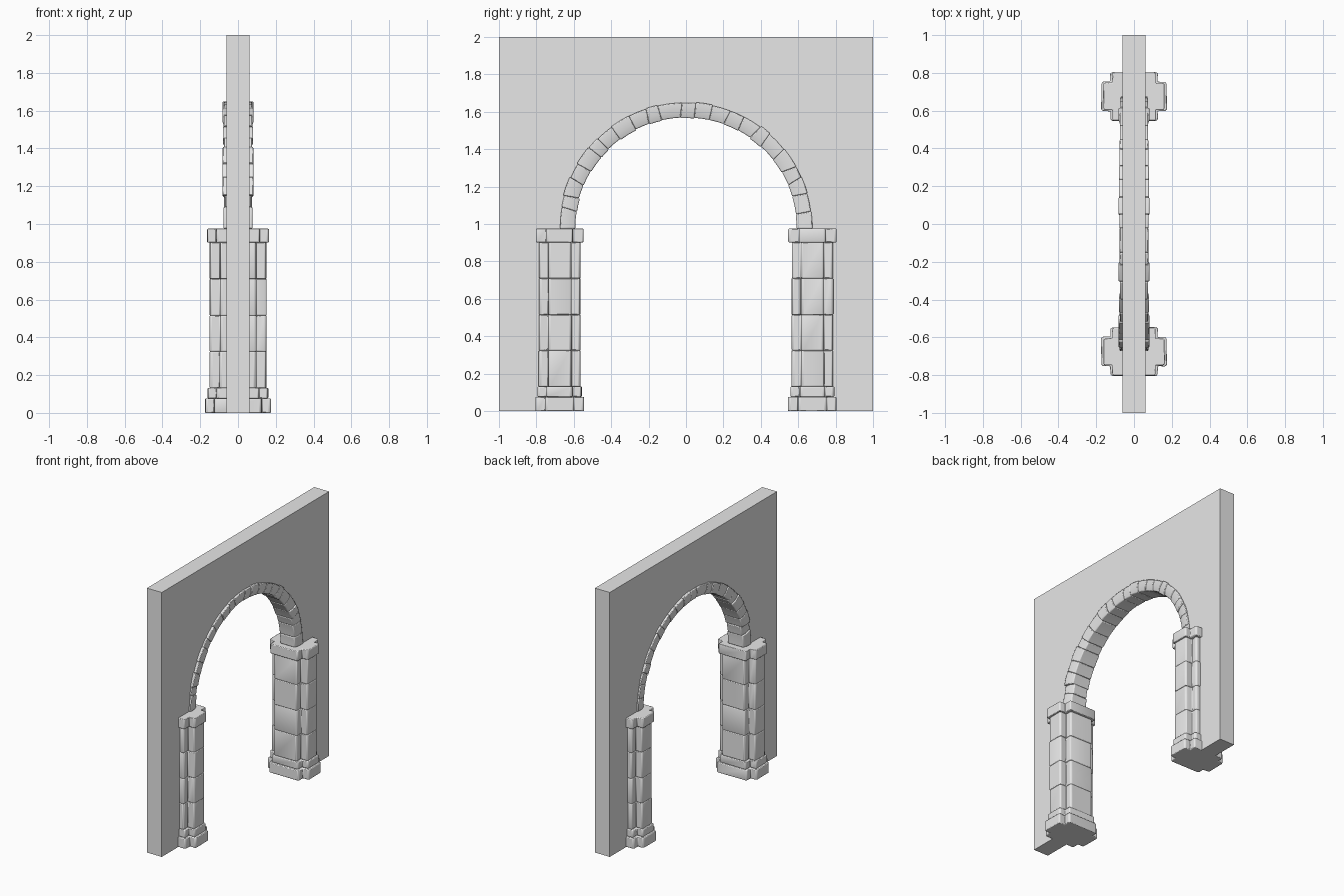
import bpy, bmesh, math, random
from mathutils import Vector

random.seed(4)
cube = bpy.data.objects.get("Cube")
if cube:
    bpy.data.objects.remove(cube)

stone = bpy.data.materials.new("pale grey stone")
stone.use_nodes = True
GREY = (0.8, 0.8, 0.8, 1)
stone.diffuse_color = GREY
stone.node_tree.nodes["Principled BSDF"].inputs["Base Color"].default_value = GREY

SPRING = 0.975      # height where the arch starts
PIER_Y = 0.675      # pier centre
INNER, OUTER = 0.592, 0.677


def prism(bm, ring, offset):
    """Closed solid from a planar ring of points swept by a vector or list of offsets."""
    a = [bm.verts.new(p) for p in ring]
    shift = offset if isinstance(offset, list) else [Vector(p) + offset for p in ring]
    b = [bm.verts.new(p) for p in shift]
    bm.faces.new(a[::-1])
    bm.faces.new(b)
    for i in range(len(a)):
        j = (i + 1) % len(a)
        bm.faces.new((a[i], a[j], b[j], b[i]))


def finish(bm, name, bevel=0.0):
    bmesh.ops.recalc_face_normals(bm, faces=bm.faces)
    mesh = bpy.data.meshes.new(name)
    bm.to_mesh(mesh)
    bm.free()
    mesh.materials.append(stone)
    obj = bpy.data.objects.new(name, mesh)
    bpy.context.collection.objects.link(obj)
    if bevel:
        mod = obj.modifiers.new("worn edges", "BEVEL")
        mod.width = bevel
        mod.segments = 2
        mod.limit_method = 'ANGLE'
        mod.angle_limit = math.radians(25)
        bpy.ops.object.select_all(action='DESELECT')
        obj.select_set(True)
        bpy.context.view_layer.objects.active = obj
        bpy.ops.object.shade_smooth_by_angle(angle=math.radians(40))
    return obj


def cross_plan(hx, arm_y, hy, arm_x, cy, z, wear):
    """Cross-shaped outline with chamfered arm ends, slightly irregular."""
    c = 0.008
    quarter = [(hx, arm_y - c), (hx - c, arm_y), (arm_x, arm_y),
               (arm_x, hy - c), (arm_x - c, hy)]
    pts = quarter + [(-x, y) for x, y in quarter[::-1]]
    pts += [(-x, -y) for x, y in quarter] + [(x, -y) for x, y in quarter[::-1]]
    return [Vector((x + random.uniform(-wear, wear),
                    cy + y + random.uniform(-wear, wear), z)) for x, y in pts]


# wall with a round-headed opening
R = 0.635
outline = [(-1, 0), (-R, 0)]
outline += [(-R * math.cos(math.pi * i / 48), SPRING + R * math.sin(math.pi * i / 48))
            for i in range(49)]
outline += [(R, 0), (1, 0), (1, 2), (-1, 2)]
bm = bmesh.new()
prism(bm, [Vector((-0.062, y, z)) for y, z in outline], Vector((0.124, 0, 0)))
finish(bm, "wall")

# piers: plinth, step, four shaft courses and cap
PLINTH = (0.173, 0.078, 0.129, 0.125)
STEP = (0.160, 0.068, 0.117, 0.112)
SHAFT = (0.150, 0.061, 0.111, 0.096)
CAP = (0.163, 0.071, 0.128, 0.115)
COURSES = [("plinth", PLINTH, 0, 0.077), ("plinth_step", STEP, 0.077, 0.132),
           ("shaft_course", SHAFT, 0.132, 0.325), ("shaft_course", SHAFT, 0.325, 0.515),
           ("shaft_course", SHAFT, 0.515, 0.71), ("shaft_course", SHAFT, 0.71, 0.902),
           ("cap", CAP, 0.902, SPRING)]
for side, cy in (("left", PIER_Y), ("right", -PIER_Y)):
    for name, plan, z0, z1 in COURSES:
        bm = bmesh.new()
        ring = cross_plan(*plan, cy, z0, 0.002)
        prism(bm, ring, Vector((0, 0, z1 - z0)))
        finish(bm, f"{side}_pier_{name}", 0.007)

# arch stones with uneven joints and a chamfered inner edge
COUNT = 23
joints = [(math.pi * i / COUNT + (random.uniform(-0.025, 0.025) if 0 < i < COUNT else 0),
           random.uniform(-0.02, 0.02) if 0 < i < COUNT else 0) for i in range(COUNT + 1)]


def arch_section(joint, depth, inner, outer):
    angle, tilt = joint
    ch = 0.012
    profile = [(-depth, outer), (depth, outer), (depth, inner + 3 * ch),
               (depth - ch, inner), (ch - depth, inner), (-depth, inner + 3 * ch)]
    pts = []
    for x, r in profile:
        a = angle + tilt * (r - inner) / (outer - inner)
        pts.append(Vector((x, r * math.cos(a), SPRING + r * math.sin(a))))
    return pts


bm = bmesh.new()
for start, end in zip(joints, joints[1:]):
    depth = random.uniform(0.07, 0.082)
    inner = INNER + random.uniform(-0.003, 0.003)
    outer = OUTER + random.uniform(-0.005, 0.003)
    mid = ((start[0] + end[0]) / 2, (start[1] + end[1]) / 2)
    a, m, e = (arch_section(j, depth, inner, outer) for j in (start, mid, end))
    # two runs per stone follow the curve
    rings = [[bm.verts.new(p) for p in ring] for ring in (a, m, e)]
    bm.faces.new(rings[0])
    bm.faces.new(rings[-1])
    for lo, hi in zip(rings, rings[1:]):
        for i in range(len(lo)):
            j = (i + 1) % len(lo)
            bm.faces.new((lo[i], lo[j], hi[j], hi[i]))
finish(bm, "arch_stones", 0.005)
